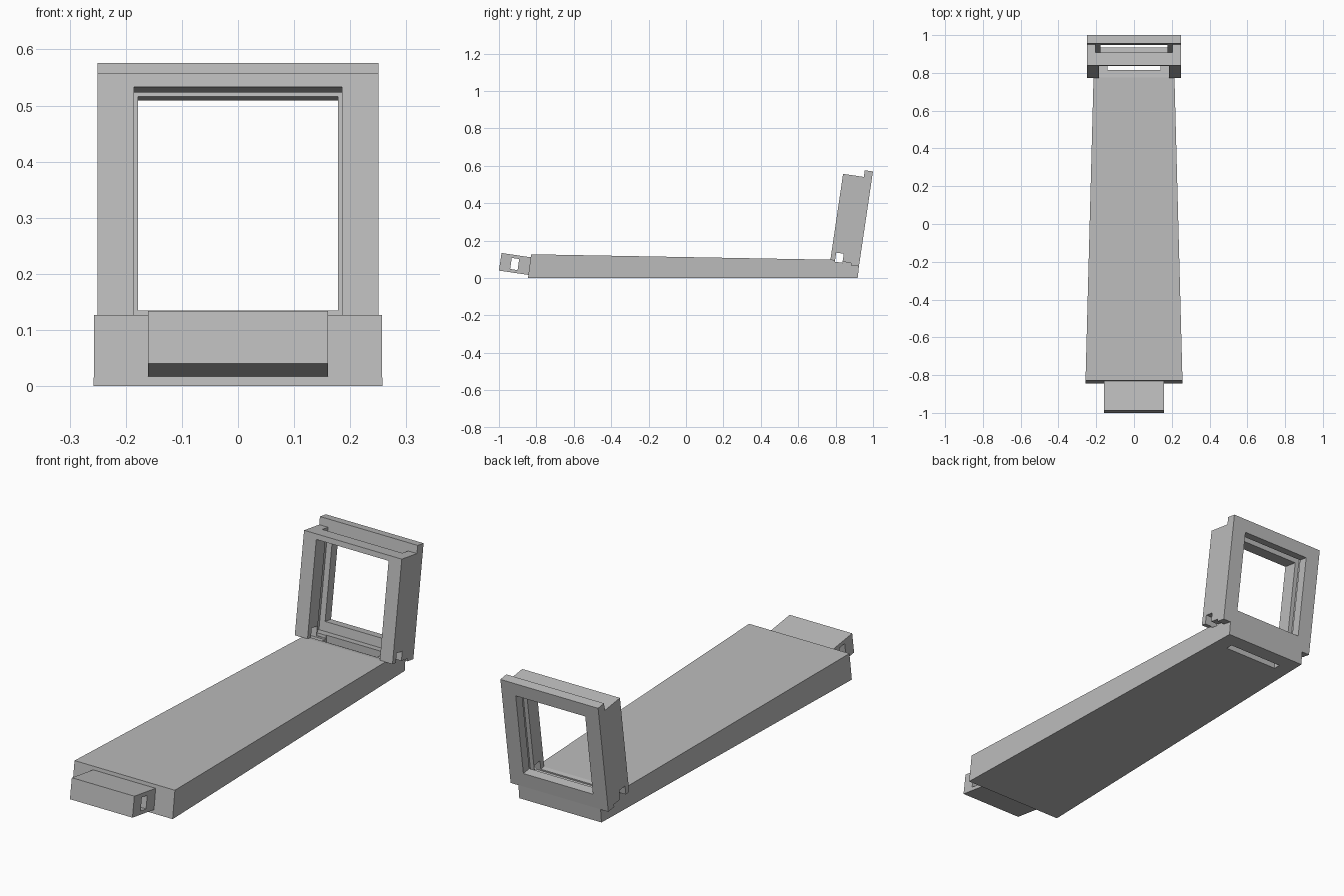
import bpy, bmesh, math
from mathutils import Matrix, Vector

if "Cube" in bpy.data.objects:
    bpy.data.objects.remove(bpy.data.objects["Cube"])

grey = bpy.data.materials.new("plain grey")
grey.use_nodes = True
grey.diffuse_color = (0.5, 0.5, 0.5, 1)
grey.node_tree.nodes["Principled BSDF"].inputs["Base Color"].default_value = grey.diffuse_color

TILT = Matrix.Rotation(math.radians(-8.4), 4, 'X')
FRAME = Matrix.Translation((0, 0.772, 0.097)) @ TILT
HOOK = Matrix.Translation((0, -1.0, 0.04)) @ TILT


def finish(name, bm, cutters=()):
    bmesh.ops.recalc_face_normals(bm, faces=bm.faces)
    mesh = bpy.data.meshes.new(name)
    bm.to_mesh(mesh)
    bm.free()
    mesh.materials.append(grey)
    ob = bpy.data.objects.new(name, mesh)
    bpy.context.collection.objects.link(ob)
    for c in cutters:
        mod = ob.modifiers.new(c.name, 'BOOLEAN')
        mod.operation = 'DIFFERENCE'
        mod.solver = 'EXACT'
        mod.object = c
    return ob


def box(name, xs, ys, zs, matrix=Matrix(), cutters=()):
    bm = bmesh.new()
    bmesh.ops.create_cube(bm, size=1)
    for v in bm.verts:
        v.co = matrix @ Vector([(r[0] + r[1]) / 2 + c * (r[1] - r[0])
                                for r, c in zip((xs, ys, zs), v.co)])
    return finish(name, bm, cutters)


def cutter(*args):
    ob = box(*args)
    ob.hide_render = True
    ob.hide_viewport = True
    ob.display_type = 'WIRE'
    return ob


# Cutters for the cross holes and the floor slot
pin_hole = cutter("pin_hole_cutter", (-0.4, 0.4), (0.025, 0.066), (-0.006, 0.043), FRAME)
floor_slot = cutter("floor_slot_cutter", (-0.14, 0.14), (0.815, 0.848), (-0.1, 0.3))
hook_hole = cutter("hook_hole_cutter", (-0.4, 0.4), (0.058, 0.098), (0.017, 0.077), HOOK)

# Long tapered base, extruded from its side profile
profile = [(-0.845, 0), (0.918, 0), (0.925, 0.066), (0.88, 0.072),
           (0.87, 0.082), (0.775, 0.098), (-0.828, 0.127)]
bm = bmesh.new()
rings = []
for side in (-1, 1):
    rings.append([bm.verts.new((side * (0.257 - 0.0265 * (y + 0.84)), y, z)) for y, z in profile])
    bm.faces.new(rings[-1])
for i in range(len(profile)):
    j = (i + 1) % len(profile)
    bm.faces.new((rings[0][i], rings[0][j], rings[1][j], rings[1][i]))
finish("base", bm, (pin_hole, floor_slot))

# Tilted block at the front end
box("front_block", (-0.16, 0.16), (0, 0.165), (0, 0.095), HOOK, (hook_hole,))

# Upright frame: front posts, grooved middle and back plate on each side
for side, label in ((1, "left"), (-1, "right")):
    def span(a, b):
        return sorted((side * a, side * b))
    box(label + "_front_post", span(0.185, 0.25), (0, 0.07), (0, 0.465), FRAME, (pin_hole,))
    box(label + "_groove_wall", span(0.205, 0.25), (0.07, 0.112), (0, 0.465), FRAME)
    box(label + "_back_post", span(0.178, 0.25), (0.112, 0.156), (-0.012, 0.501), FRAME)

# Cross bars of the frame
box("front_top_bar", (-0.185, 0.185), (0, 0.07), (0.441, 0.465), FRAME)
box("back_top_bar", (-0.178, 0.178), (0.112, 0.156), (0.44, 0.501), FRAME)
box("back_bottom_bar", (-0.178, 0.178), (0.112, 0.156), (-0.012, 0.055), FRAME)
box("bottom_ledge", (-0.205, 0.205), (0.07, 0.112), (-0.01, 0.012), FRAME, (floor_slot,))
